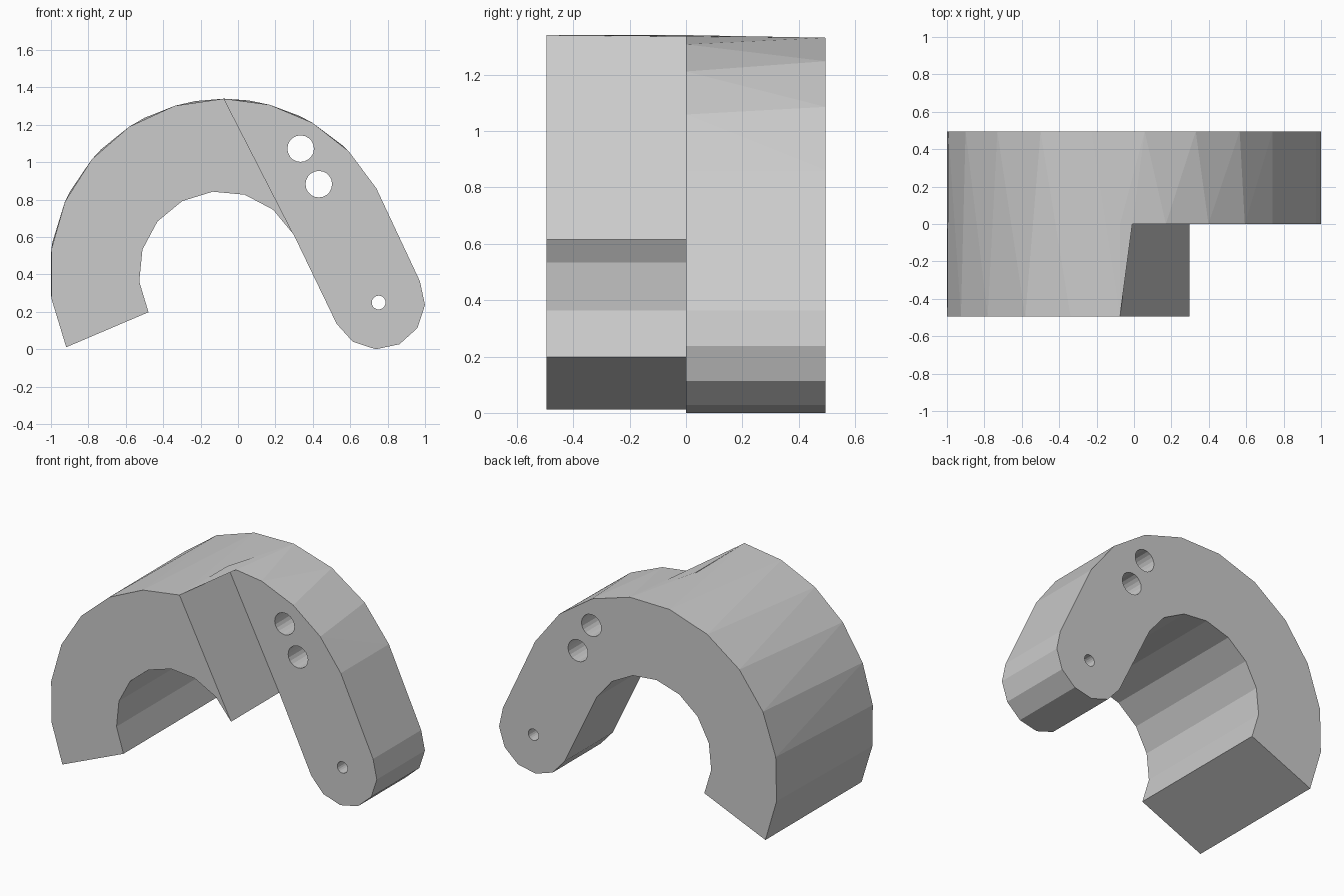
import bpy, bmesh
from math import cos, sin, radians, pi

if "Cube" in bpy.data.objects:
    bpy.data.objects.remove(bpy.data.objects["Cube"])

D = 0.495  # half depth


def lerp(a, b, n):
    return [a + (b - a) * i / n for i in range(n + 1)]


bm = bmesh.new()


def arc(cx, cz, r, angles, y):
    return [bm.verts.new((cx + r * cos(radians(a)), y, cz + r * sin(radians(a)))) for a in angles]


def quads(a, b):
    for i in range(len(a) - 1):
        bm.faces.new((a[i], a[i + 1], b[i + 1], b[i]))


# Outer arc: front half stops at the top, back half carries on to the arm
OUT, INN, TIP = (-0.075, 0.408, 0.932), (-0.09, 0.405, 0.44), (0.75, 0.25, 0.25)
left, right = lerp(205.2, 90, 7), lerp(90, 29, 4)
back_angles = lerp(205.2, 29, 10)
front = arc(*OUT, left, -D)
mid = arc(*OUT, right, 0)
back = arc(*OUT, back_angles, D)

# Inner arc
inner_f = arc(*INN, lerp(208, 28.5, 8), -D)
inner_b = arc(*INN, lerp(208, 28.5, 8), D)
corner = bm.verts.new((inner_f[-1].co.x, 0, inner_f[-1].co.z))

# Rounded arm tip
tip_m = arc(*TIP, lerp(27, -153, 6), 0)
tip_b = arc(*TIP, lerp(27, -153, 6), D)

# Flat caps, step wall and cut end
for loop in (front + inner_f[::-1],
             [front[-1], mid[0], corner, inner_f[-1]],
             mid + tip_m + [corner],
             back + tip_b + inner_b[::-1],
             [front[0], back[0], inner_b[0], inner_f[0]],
             [inner_f[-2], inner_f[-1], corner, inner_b[-1], inner_b[-2]]):
    bm.faces.new(loop)
quads(inner_f[:-1], inner_b[:-1])
quads([mid[-1]] + tip_m + [corner], [back[-1]] + tip_b + [inner_b[-1]])

# Outer wall: triangles between the two differently divided arcs
a, aa = front + mid, left + right
i = j = 0
while i < len(a) - 1 or j < len(back) - 1:
    step_a = j == len(back) - 1 or (
        i < len(a) - 1 and aa[i] + aa[i + 1] >= back_angles[j] + back_angles[j + 1])
    if step_a:
        bm.faces.new((a[i], a[i + 1], back[j]))
        i += 1
    else:
        bm.faces.new((a[i], back[j + 1], back[j]))
        j += 1

bmesh.ops.recalc_face_normals(bm, faces=bm.faces)
mesh = bpy.data.meshes.new("hook_body")
bm.to_mesh(mesh)
bm.free()
body = bpy.data.objects.new("hook_body", mesh)
bpy.context.collection.objects.link(body)

# Drilled holes through the arm
for n, (x, z, r) in enumerate([(0.335, 1.073, 0.071), (0.432, 0.883, 0.071), (0.752, 0.25, 0.037)]):
    bpy.ops.mesh.primitive_cylinder_add(vertices=20, radius=r, depth=2,
                                        location=(x, 0, z), rotation=(pi / 2, 0, 0))
    cutter = bpy.context.object
    cutter.name = f"hole_cutter_{n + 1}"
    cutter.hide_render = True
    cutter.display_type = 'WIRE'
    mod = body.modifiers.new(f"hole_{n + 1}", 'BOOLEAN')
    mod.object = cutter
    mod.operation = 'DIFFERENCE'
    mod.solver = 'EXACT'
    bpy.context.view_layer.objects.active = body
    bpy.ops.object.modifier_apply(modifier=mod.name)
    bpy.data.objects.remove(cutter)
